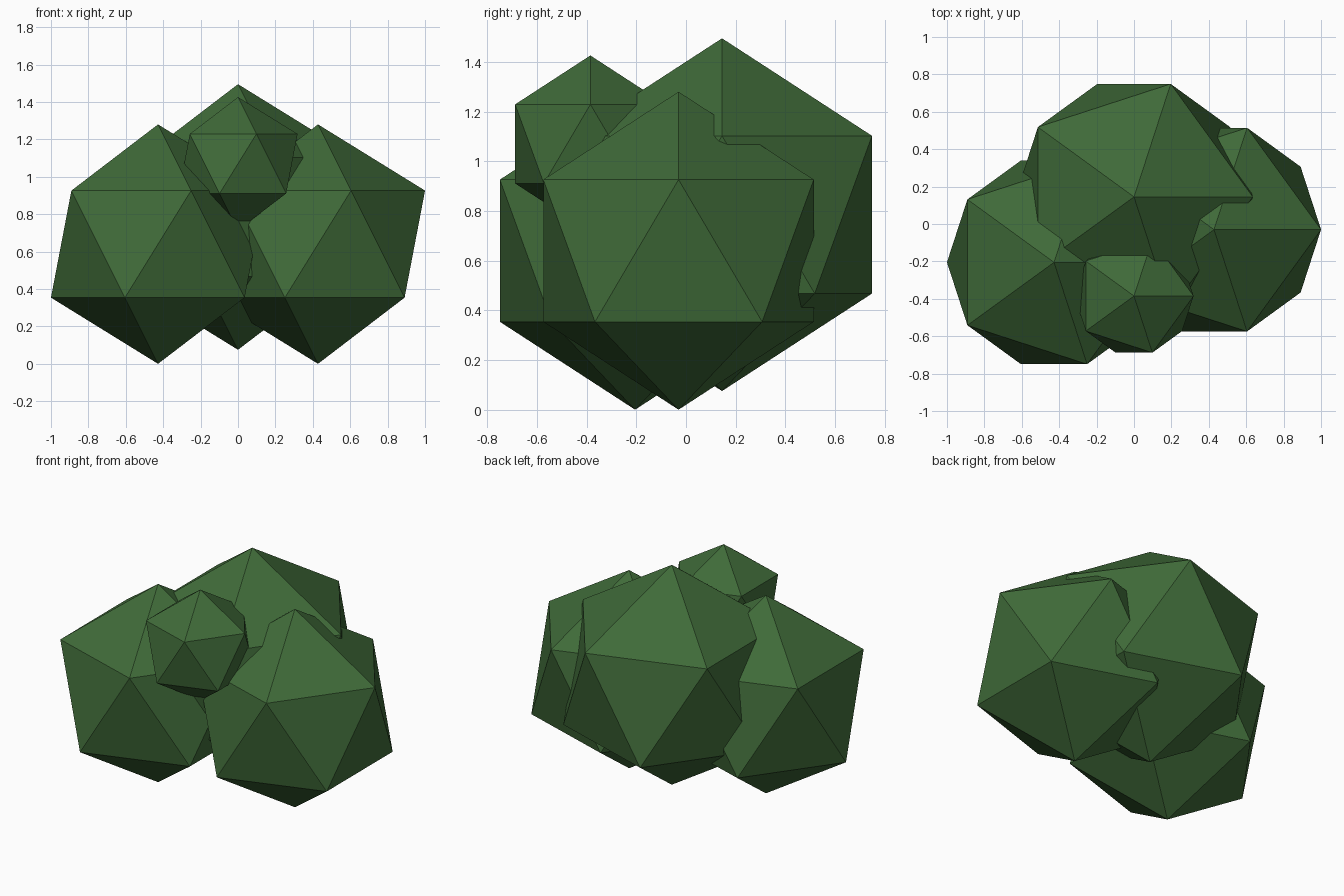
import bpy

if "Cube" in bpy.data.objects:
    bpy.data.objects.remove(bpy.data.objects["Cube"])

# One flat leaf colour
leaf = bpy.data.materials.new("leaf green")
leaf.diffuse_color = (0.05, 0.145, 0.04, 1.0)
leaf.use_nodes = True
leaf.node_tree.nodes["Principled BSDF"].inputs["Base Color"].default_value = leaf.diffuse_color

# Bush: four overlapping low-poly leaf clumps (name, centre, radius)
clumps = [
    ("left_clump",  (-0.4276, -0.205, 0.64), 0.64),
    ("right_clump", (0.4276, -0.03, 0.64), 0.64),
    ("back_clump",  (0.0, 0.145, 0.785), 0.71),
    ("front_clump", (0.0, -0.385, 1.07), 0.356),
]

for name, centre, radius in clumps:
    bpy.ops.mesh.primitive_ico_sphere_add(subdivisions=1, radius=radius, location=centre)
    clump = bpy.context.object
    clump.name = name
    clump.data.materials.append(leaf)
    bpy.ops.object.shade_flat()
